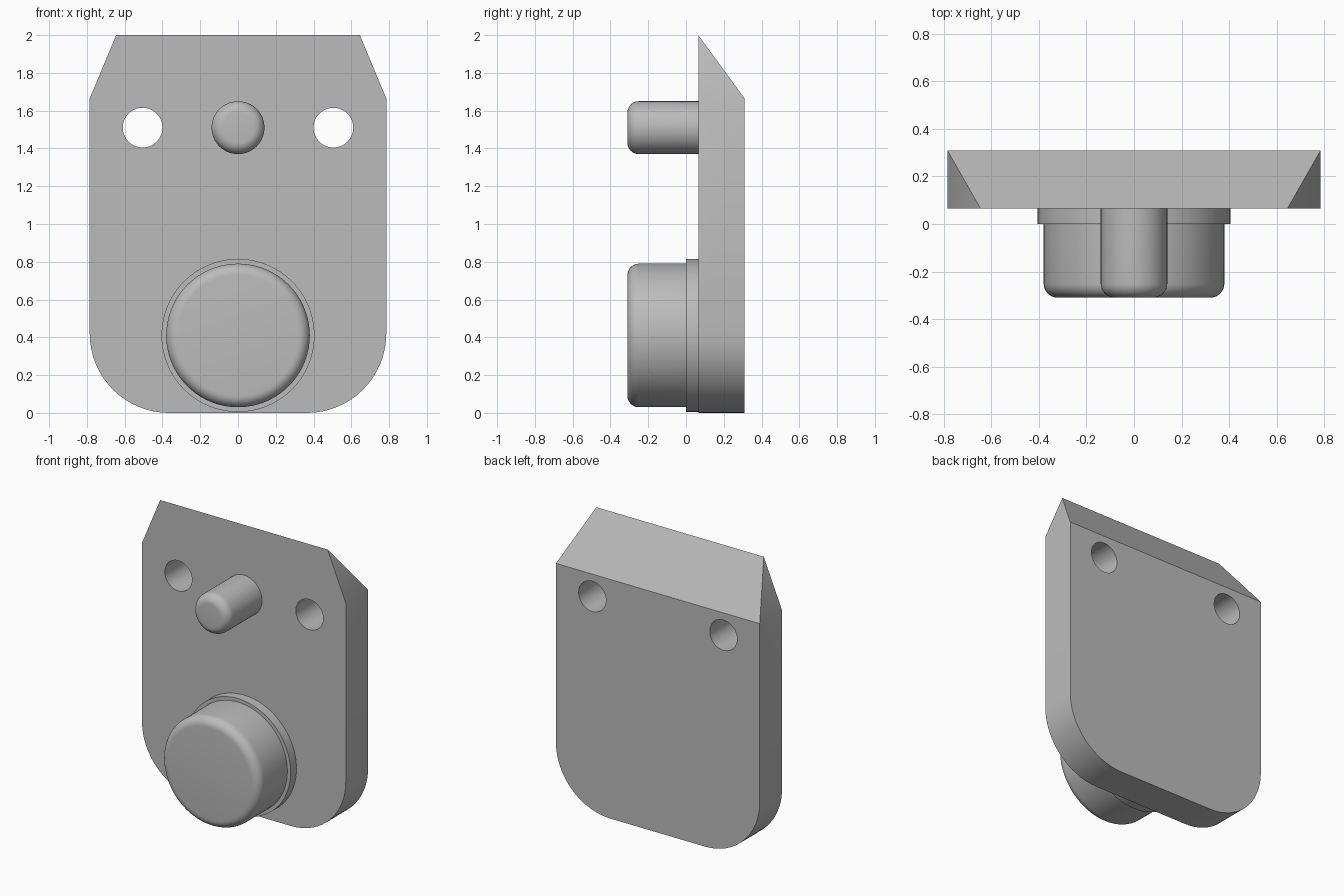
import bpy, bmesh
from math import sin, cos, pi, radians
from mathutils import Vector

cube = bpy.data.objects.get("Cube")
if cube:
    bpy.data.objects.remove(cube, do_unlink=True)

grey = bpy.data.materials.new("plain grey")
grey.use_nodes = True
colour = (0.5, 0.5, 0.5, 1)
grey.diffuse_color = colour
grey.node_tree.nodes["Principled BSDF"].inputs["Base Color"].default_value = colour

FRONT, BACK = 0.065, 0.31
HALF, SHOULDER, TOP, TOP_HALF = 0.785, 1.665, 2.0, 0.645
CORNER = 0.42


def finish(name, bm):
    bmesh.ops.recalc_face_normals(bm, faces=bm.faces)
    mesh = bpy.data.meshes.new(name)
    bm.to_mesh(mesh)
    bm.free()
    ob = bpy.data.objects.new(name, mesh)
    bpy.context.collection.objects.link(ob)
    mesh.materials.append(grey)
    return ob


def activate(ob):
    bpy.ops.object.select_all(action='DESELECT')
    ob.select_set(True)
    bpy.context.view_layer.objects.active = ob


def smooth(ob):
    activate(ob)
    bpy.ops.object.shade_smooth_by_angle(angle=radians(30))


def peg(name, x, z, radius, y_front, y_back, rounding=0, sides=64):
    """Solid of revolution about the y axis with a rounded front rim."""
    profile = [(0, y_front)]
    if rounding:
        profile += [(radius - rounding * (1 - sin(a)), y_front + rounding * (1 - cos(a)))
                    for a in (i * pi / 16 for i in range(9))]
    else:
        profile.append((radius, y_front))
    profile += [(radius, y_back), (0, y_back)]
    bm = bmesh.new()
    verts = [bm.verts.new((x + r, y, z)) for r, y in profile]
    edges = [bm.edges.new(pair) for pair in zip(verts, verts[1:])]
    bmesh.ops.spin(bm, geom=verts + edges, cent=(x, 0, z), axis=(0, 1, 0),
                   angle=2 * pi, steps=sides)
    bmesh.ops.remove_doubles(bm, verts=bm.verts, dist=1e-4)
    return finish(name, bm)


# Plate: rounded lower corners, top sloping back from a narrower front edge
steps = 16
right_arc = [(HALF - CORNER + CORNER * sin(a), CORNER - CORNER * cos(a))
             for a in (i * pi / 2 / steps for i in range(steps + 1))]
right_side = right_arc + [(HALF, SHOULDER)]
outline = right_side + [(-x, z) for x, z in reversed(right_side)]
bm = bmesh.new()
front = [bm.verts.new((x, FRONT, z)) for x, z in outline]
back = [bm.verts.new((x, BACK, z)) for x, z in outline]
peak = [bm.verts.new((s * TOP_HALF, FRONT, TOP)) for s in (1, -1)]
n = len(outline)
r, l = len(right_side) - 1, len(right_side)
for i in range(n):
    if i != r:
        j = (i + 1) % n
        bm.faces.new((front[i], front[j], back[j], back[i]))
bm.faces.new(front[:l] + peak + front[l:])
bm.faces.new(back)
bm.faces.new((peak[0], peak[1], back[l], back[r]))
bm.faces.new((front[r], back[r], peak[0]))
bm.faces.new((front[l], back[l], peak[1]))
plate = finish("plate", bm)

# Two through holes
for x in (-0.505, 0.505):
    cutter = peg("hole_cutter", x, 1.51, 0.105, -0.2, 0.6)
    cutter.hide_render = True
    activate(plate)
    cut = plate.modifiers.new("hole", 'BOOLEAN')
    cut.operation = 'DIFFERENCE'
    cut.solver = 'EXACT'
    cut.object = cutter
    bpy.ops.object.modifier_apply(modifier=cut.name)
    bpy.data.objects.remove(cutter, do_unlink=True)
smooth(plate)

# Pin, collar and large knob on the front
smooth(peg("pin", 0, 1.51, 0.14, -0.31, FRONT + 0.01, 0.06))
smooth(peg("collar", 0, 0.41, 0.405, 0, FRONT + 0.01, sides=96))
smooth(peg("knob", 0, 0.41, 0.38, -0.31, 0.01, 0.06, sides=96))
